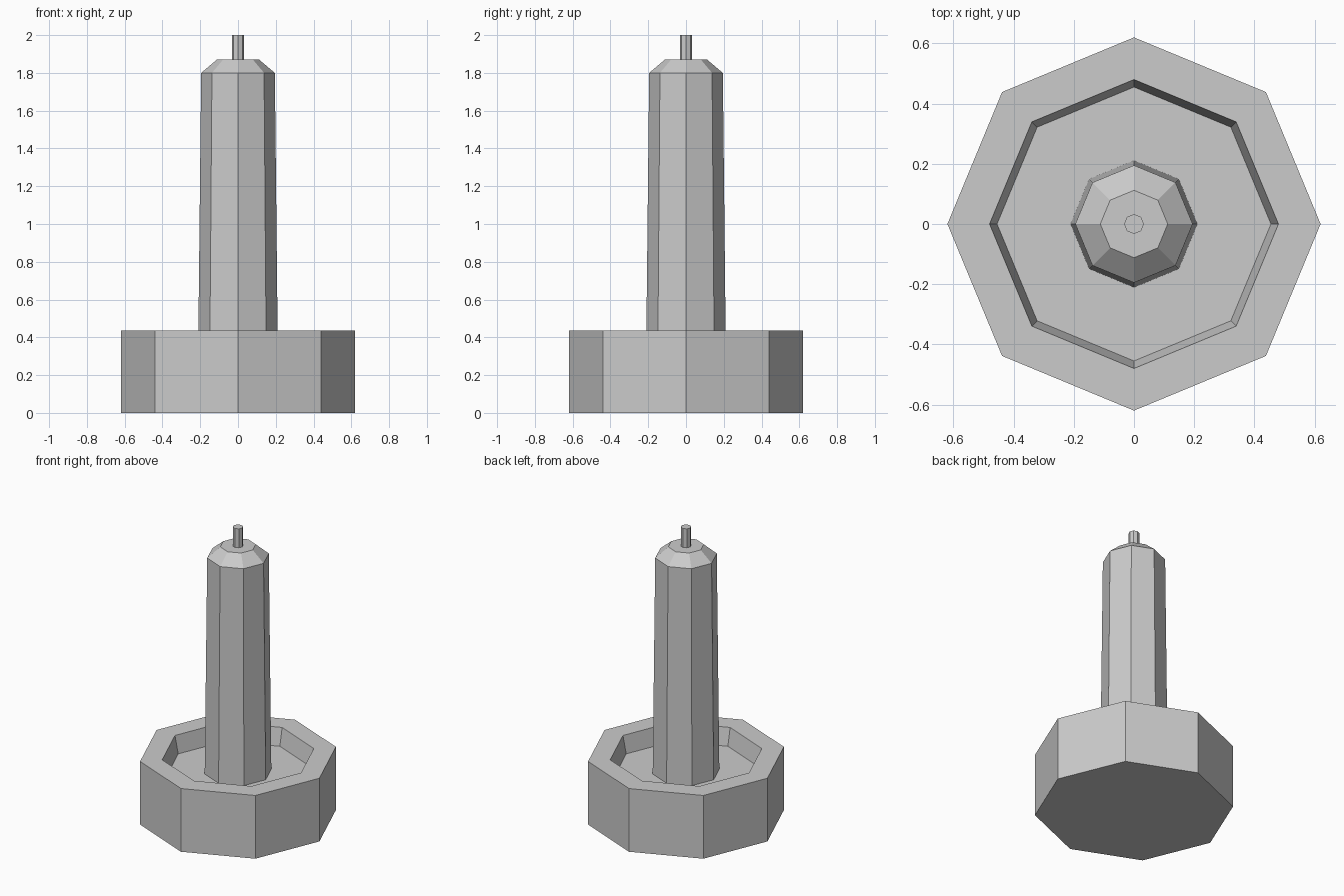
import bpy
import bmesh
import math

SIDES = 8

default_cube = bpy.data.objects.get("Cube")
if default_cube:
    bpy.data.objects.remove(default_cube, do_unlink=True)

# Single flat colour
grey = bpy.data.materials.new("plain_grey")
grey.use_nodes = True
colour = (0.6, 0.6, 0.6, 1.0)
grey.diffuse_color = colour
grey.node_tree.nodes["Principled BSDF"].inputs["Base Color"].default_value = colour


def lathe(name, profile):
    """Turn a (radius, height) profile into a closed eight-sided solid."""
    bm = bmesh.new()
    rings = []
    for radius, z in profile:
        angles = [2 * math.pi * i / SIDES for i in range(SIDES)]
        rings.append([bm.verts.new((radius * math.cos(a), radius * math.sin(a), z))
                      for a in angles])
    for low, high in zip(rings, rings[1:]):
        for i in range(SIDES):
            j = (i + 1) % SIDES
            bm.faces.new((low[i], low[j], high[j], high[i]))
    bm.faces.new(rings[0][::-1])
    bm.faces.new(rings[-1])
    bmesh.ops.recalc_face_normals(bm, faces=bm.faces[:])
    mesh = bpy.data.meshes.new(name)
    bm.to_mesh(mesh)
    bm.free()
    mesh.materials.append(grey)
    obj = bpy.data.objects.new(name, mesh)
    bpy.context.collection.objects.link(obj)
    return obj


FLOOR = 0.315
SHOULDER = 1.87

# Heavy dish with a raised rim and a recessed floor
lathe("holder_dish", [(0.62, 0), (0.62, 0.435), (0.48, 0.435), (0.455, FLOOR)])

# Tapered column with a sloped shoulder
lathe("column", [(0.211, FLOOR), (0.195, 1.8), (0.112, SHOULDER)])

# Thin stub on top
lathe("wick", [(0.033, SHOULDER), (0.033, 2.0)])
